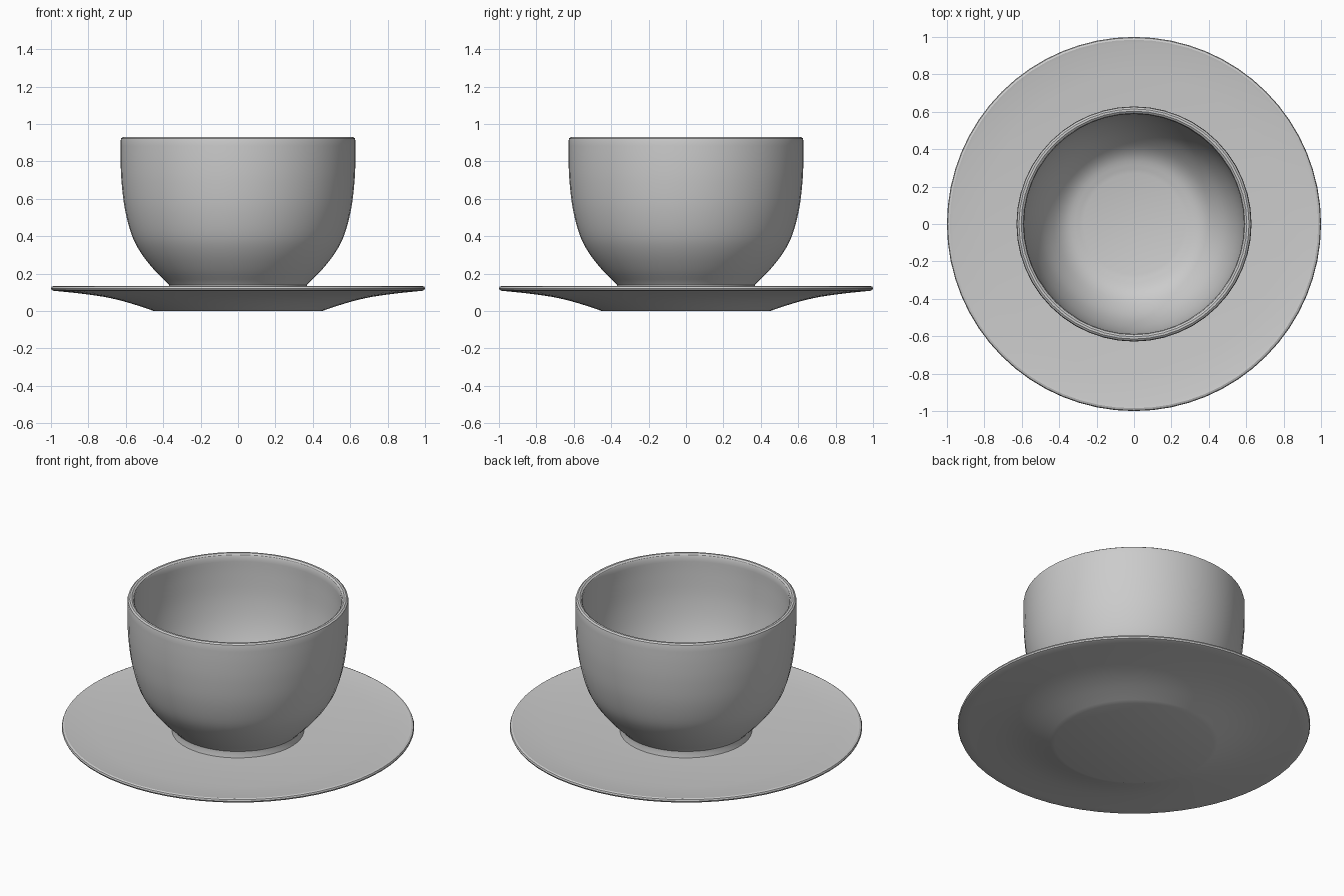
import bpy, bmesh, math
from mathutils import Vector

if "Cube" in bpy.data.objects:
    bpy.data.objects.remove(bpy.data.objects["Cube"])


def smooth_curve(pts, steps=4):
    """Catmull-Rom curve through (radius, height) points."""
    p = [Vector(q) for q in pts]
    p = [2 * p[0] - p[1]] + p + [2 * p[-1] - p[-2]]
    out = []
    for i in range(1, len(p) - 2):
        a, b, c, d = p[i - 1:i + 3]
        for k in range(steps):
            t = k / steps
            out.append(0.5 * (2 * b + (c - a) * t + (2 * a - 5 * b + 4 * c - d) * t * t
                              + (3 * b - a - 3 * c + d) * t ** 3))
    out.append(p[-2])
    return [(v.x, v.y) for v in out]


def lathe(name, profile, segments):
    """Spin a profile that starts and ends on the z axis."""
    bm = bmesh.new()
    rings = []
    for r, z in profile:
        if r < 1e-5:
            rings.append([bm.verts.new((0, 0, z))] * segments)
        else:
            rings.append([bm.verts.new((r * math.cos(2 * math.pi * i / segments),
                                        r * math.sin(2 * math.pi * i / segments), z))
                          for i in range(segments)])
    for a, b in zip(rings, rings[1:]):
        for i in range(segments):
            j = (i + 1) % segments
            bm.faces.new(list(dict.fromkeys((a[i], a[j], b[j], b[i]))))
    bmesh.ops.recalc_face_normals(bm, faces=bm.faces)
    mesh = bpy.data.meshes.new(name)
    bm.to_mesh(mesh)
    bm.free()
    obj = bpy.data.objects.new(name, mesh)
    bpy.context.collection.objects.link(obj)
    bpy.ops.object.select_all(action='DESELECT')
    obj.select_set(True)
    bpy.context.view_layer.objects.active = obj
    bpy.ops.object.shade_smooth_by_angle(angle=math.radians(30))
    return obj


# Saucer: flat base, flared underside, rounded rim, shallow top
underside = smooth_curve([(0.45, 0), (0.53, 0.027), (0.62, 0.054), (0.72, 0.076),
                          (0.85, 0.094), (0.985, 0.108)], 3)
rim = [(0.996, 0.112), (1.0, 0.121), (0.996, 0.13), (0.985, 0.134)]
top = [(0.97, 0.131), (0.8, 0.118), (0.6, 0.107), (0.4, 0.1), (0, 0.1)]
lathe("saucer", [(0, 0)] + underside + rim + top, 64)

# Cup: short foot, curved wall, rounded lip, hollow bowl
outer = smooth_curve([(0.378, 0.15), (0.45, 0.222), (0.52, 0.312), (0.568, 0.405),
                      (0.604, 0.54), (0.622, 0.68), (0.628, 0.8), (0.628, 0.91)])
lip = [(0.625, 0.923), (0.615, 0.93), (0.603, 0.93), (0.593, 0.923)]
inner = smooth_curve([(0.588, 0.91), (0.587, 0.8), (0.578, 0.65), (0.55, 0.5),
                      (0.5, 0.365), (0.43, 0.262), (0.36, 0.204), (0.27, 0.178)])
foot = [(0, 0.102), (0.375, 0.102), (0.37, 0.125), (0.37, 0.14)]
lathe("cup", foot + outer + lip + inner + [(0, 0.175)], 48)
